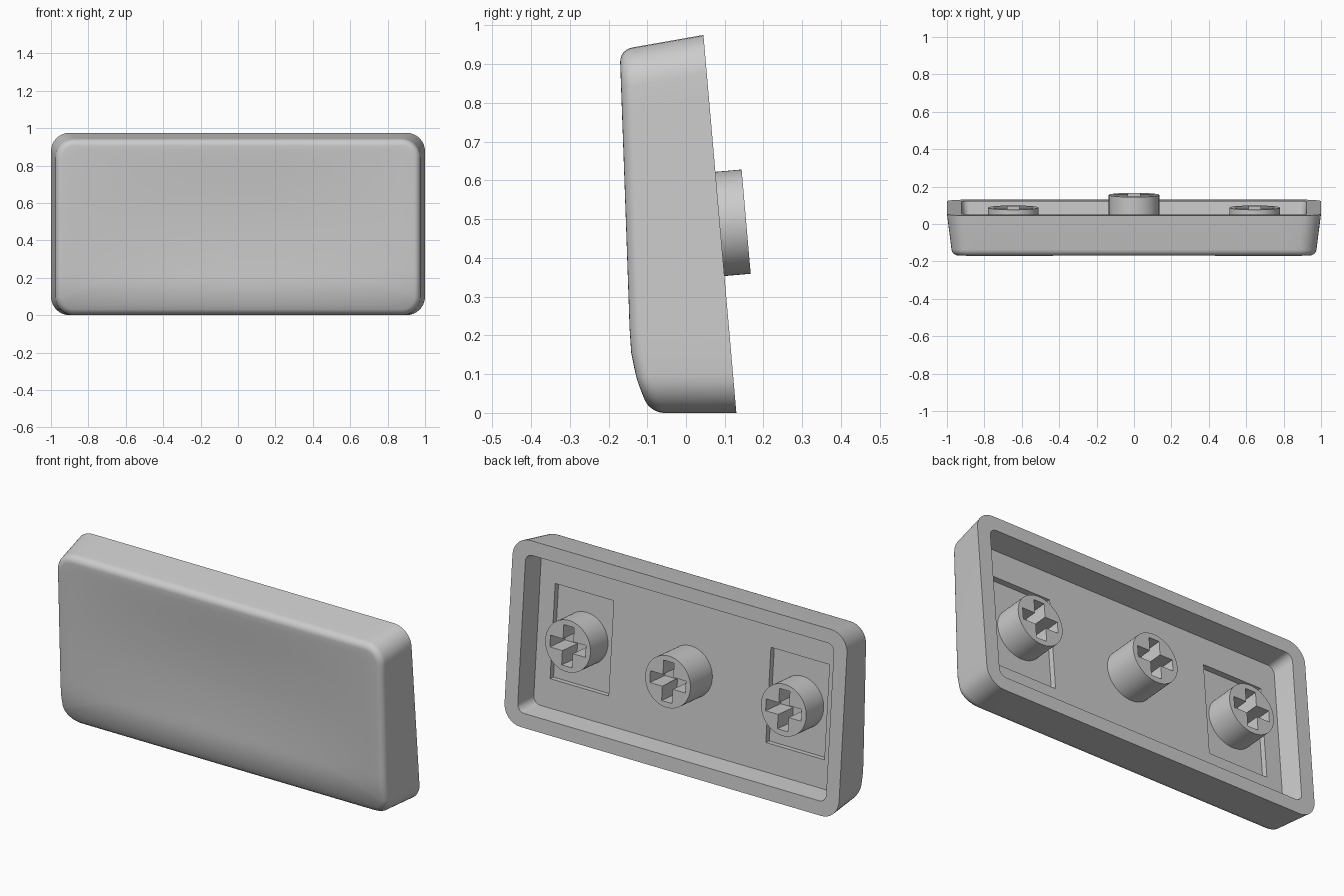
import bpy, bmesh, math
from mathutils import Matrix, Vector

if "Cube" in bpy.data.objects:
    bpy.data.objects.remove(bpy.data.objects["Cube"])

# Local frame: x across, u up along the back plane, v from the back plane to the front
T = math.atan2(0.085, 0.975)
S, C = math.sin(T), math.cos(T)
FRAME = Matrix(((1, 0, 0, 0), (0, -S, -C, 0.13), (0, C, -S, 0), (0, 0, 0, 1)))
H = 0.979              # height along the back plane
MID = H / 2
STEM_X = 0.645
STEM_R = 0.135
FLOOR, POCKET = 0.12, 0.15

grey = bpy.data.materials.new("light_grey")
grey.diffuse_color = (0.6, 0.6, 0.6, 1)
grey.use_nodes = True
grey.node_tree.nodes["Principled BSDF"].inputs["Base Color"].default_value = grey.diffuse_color


def rounded_rect(hx, hu, r, nx=24, nu=12, nc=8):
    """Outline around the origin, with subdivided straight edges."""
    pts = []
    for k, (sx, su) in enumerate(((1, 1), (-1, 1), (-1, -1), (1, -1))):
        c = Vector((sx * (hx - r), su * (hu - r)))
        for i in range(nc + 1):
            a = math.pi / 2 * (k + i / nc)
            pts.append(c + r * Vector((math.cos(a), math.sin(a))))
        n = (nx, nu)[k % 2]
        step = (Vector((-2 * (hx - r), 0)), Vector((0, -2 * (hu - r))),
                Vector((2 * (hx - r), 0)), Vector((0, 2 * (hu - r))))[k]
        last = pts[-1].copy()
        pts += [last + step * i / n for i in range(1, n)]
    return pts


def front(x, w):
    """Front surface: gentle slope, rolled lower edge, shallow dish."""
    u = w + MID
    v = 0.257 - 0.052 * (u - 0.22) - 1.2 * max(0, 0.22 - u) ** 2
    dish = max(0, 1 - (x / 0.95) ** 2) * max(0, 1 - (w / 0.45) ** 2) ** 1.5
    return v - 0.022 * dish


def finish(bm, name):
    bmesh.ops.recalc_face_normals(bm, faces=bm.faces)
    me = bpy.data.meshes.new(name)
    bm.to_mesh(me)
    bm.free()
    me.transform(FRAME)
    me.materials.append(grey)
    ob = bpy.data.objects.new(name, me)
    bpy.context.collection.objects.link(ob)
    return ob


def loft(rings, name, centre=None):
    """Skin rings of equal length; close the first flat, the last flat or to a point."""
    bm = bmesh.new()
    loops = [[bm.verts.new(p) for p in ring] for ring in rings]
    n = len(loops[0])
    for a, b in zip(loops, loops[1:]):
        for i in range(n):
            bm.faces.new((a[i], a[(i + 1) % n], b[(i + 1) % n], b[i]))
    bm.faces.new(loops[0])
    if centre:
        c = bm.verts.new(centre)
        for i in range(n):
            bm.faces.new((loops[-1][i], loops[-1][(i + 1) % n], c))
    else:
        bm.faces.new(loops[-1])
    return finish(bm, name)


def box(x0, x1, u0, u1, v0, v1, name):
    return loft([[(x0, u0, v), (x1, u0, v), (x1, u1, v), (x0, u1, v)] for v in (v0, v1)], name)


def cut(ob, *cutters):
    for c in cutters:
        c.hide_render = True
        m = ob.modifiers.new("cut", 'BOOLEAN')
        m.operation, m.solver, m.object = 'DIFFERENCE', 'EXACT', c
        bpy.context.view_layer.objects.active = ob
        bpy.ops.object.modifier_apply(modifier=m.name)
        bpy.data.objects.remove(c)


def smooth(ob, angle):
    bpy.ops.object.select_all(action='DESELECT')
    ob.select_set(True)
    bpy.context.view_layer.objects.active = ob
    bpy.ops.object.shade_smooth_by_angle(angle=math.radians(angle))


# Body shell: tapered walls, filleted front rim, dished front
R = 0.035
rings = [[(p.x, p.y + MID, 0) for p in rounded_rect(1, MID, 0.1)]]
for i in range(7):
    a = math.pi / 2 * i / 6
    d = R * (1 - math.cos(a))
    rings.append([(p.x, p.y + MID, front(p.x, p.y) - R * (1 - math.sin(a)))
                  for p in rounded_rect(0.976 - d, MID - 0.016 - d, 0.1 - d)])
rim = rounded_rect(0.976 - R, MID - 0.016 - R, 0.1 - R)
for i in range(1, 16):
    k = 1 - i / 16
    rings.append([(p.x * k, p.y * k + MID, front(p.x * k, p.y * k)) for p in rim])
body = loft(rings, "cap_body", (0, MID, front(0, 0)))

# Hollow back with two shallow pockets
cavity = loft([[(p.x, p.y + MID, v) for p in rounded_rect(0.922 - t, MID - 0.075 - t, 0.04, 1, 1)]
               for v, t in ((-0.02, -0.002), (FLOOR, 0.012))], "cavity_cutter")
pockets = [box(x - 0.175, x + 0.175, MID - 0.25, MID + 0.25, 0.05, POCKET, "pocket_cutter")
           for x in (-STEM_X, STEM_X)]
cut(body, cavity, *pockets)
smooth(body, 30)

# Round stems with cross-shaped sockets
for name, x, v0, v1 in (("centre_stem", 0, -0.068, FLOOR),
                        ("left_stem", -STEM_X, 0, POCKET), ("right_stem", STEM_X, 0, POCKET)):
    circle = [(x + STEM_R * math.cos(math.tau * i / 64), MID + STEM_R * math.sin(math.tau * i / 64))
              for i in range(64)]
    stem = loft([[(*p, v) for p in circle] for v in (v0, v1 + 0.005)], name)
    a, b = 0.106, 0.031
    cut(stem, box(x - a, x + a, MID - b, MID + b, v0 - 0.02, v0 + 0.13, "socket_cutter"),
        box(x - b, x + b, MID - a, MID + a, v0 - 0.03, v0 + 0.13, "socket_cutter"))
    smooth(stem, 30)
